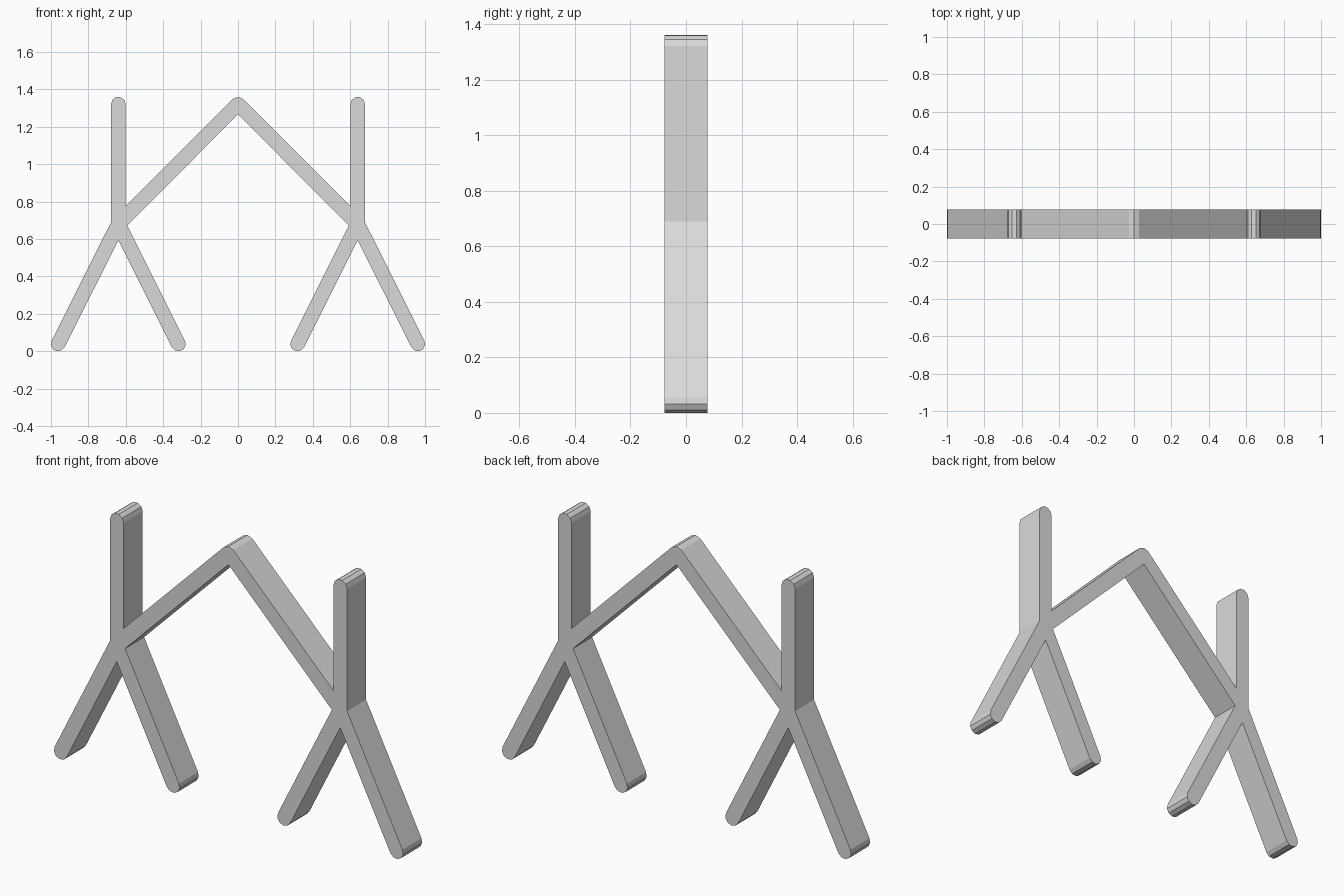
import bpy, bmesh, math
from mathutils import Vector

cube = bpy.data.objects.get("Cube")
if cube:
    bpy.data.objects.remove(cube, do_unlink=True)

RADIUS = 0.039      # half the bar thickness
HALF_DEPTH = 0.078
ARC_STEP = 0.62     # angle per rounded facet

# Centre lines of the bars, as points in x and z
points = {"apex": Vector((0, 1.321))}
bars = []
for side, s in (("left", 1), ("right", -1)):
    hub = side + "_hub"
    points[hub] = Vector((s * 0.64, 0.68))
    ends = {"post": (0.64, 1.321), "outer_foot": (0.9615, 0.0386), "inner_foot": (0.3185, 0.0386)}
    for name, (x, z) in ends.items():
        points[side + name] = Vector((s * x, z))
        bars.append((hub, side + name))
    bars.append((hub, "apex"))

links = {name: [] for name in points}
for a, b in bars:
    links[a].append(b)
    links[b].append(a)


def heading(a, b):
    d = points[b] - points[a]
    return math.atan2(d.y, d.x)


def normal(angle):
    return Vector((math.sin(angle), -math.cos(angle)))


def next_bar(u, v):
    """Next bar counterclockwise from the one just walked, with its swing."""
    back = heading(v, u)
    swings = []
    for w in links[v]:
        swing = 2 * math.pi if w == u else (heading(v, w) - back) % (2 * math.pi)
        swings.append((swing, w))
    return min(swings)


def corner(u, v, w, turn):
    """Outline points around one joint: rounded if sharp, mitred if not."""
    start = heading(u, v)
    if turn > 1:
        steps = int(turn / ARC_STEP)
        return [points[v] + RADIUS * normal(start + turn * i / steps) for i in range(steps + 1)]
    n1, n2 = normal(start), normal(heading(v, w))
    return [points[v] + (n1 + n2) * RADIUS / (1 + n1.dot(n2))]


# Walk once around the whole frame
outline = []
first = u, v = bars[0]
while True:
    swing, w = next_bar(u, v)
    outline += corner(u, v, w, swing - math.pi)
    u, v = v, w
    if (u, v) == first:
        break

# Extrude the outline into the solid frame
bm = bmesh.new()
front = bm.faces.new([bm.verts.new((p.x, -HALF_DEPTH, p.y)) for p in outline])
extruded = bmesh.ops.extrude_face_region(bm, geom=[front], use_keep_orig=True)
moved = [g for g in extruded["geom"] if isinstance(g, bmesh.types.BMVert)]
bmesh.ops.translate(bm, verts=moved, vec=(0, 2 * HALF_DEPTH, 0))
bmesh.ops.recalc_face_normals(bm, faces=bm.faces)
mesh = bpy.data.meshes.new("support_frame")
bm.to_mesh(mesh)
bm.free()
frame = bpy.data.objects.new("support_frame", mesh)
bpy.context.collection.objects.link(frame)

# Plain light grey
grey = bpy.data.materials.new("light_grey")
grey.use_nodes = True
colour = (0.7, 0.7, 0.7, 1)
grey.diffuse_color = colour
for node in grey.node_tree.nodes:
    if node.type == "BSDF_PRINCIPLED":
        node.inputs["Base Color"].default_value = colour
mesh.materials.append(grey)
